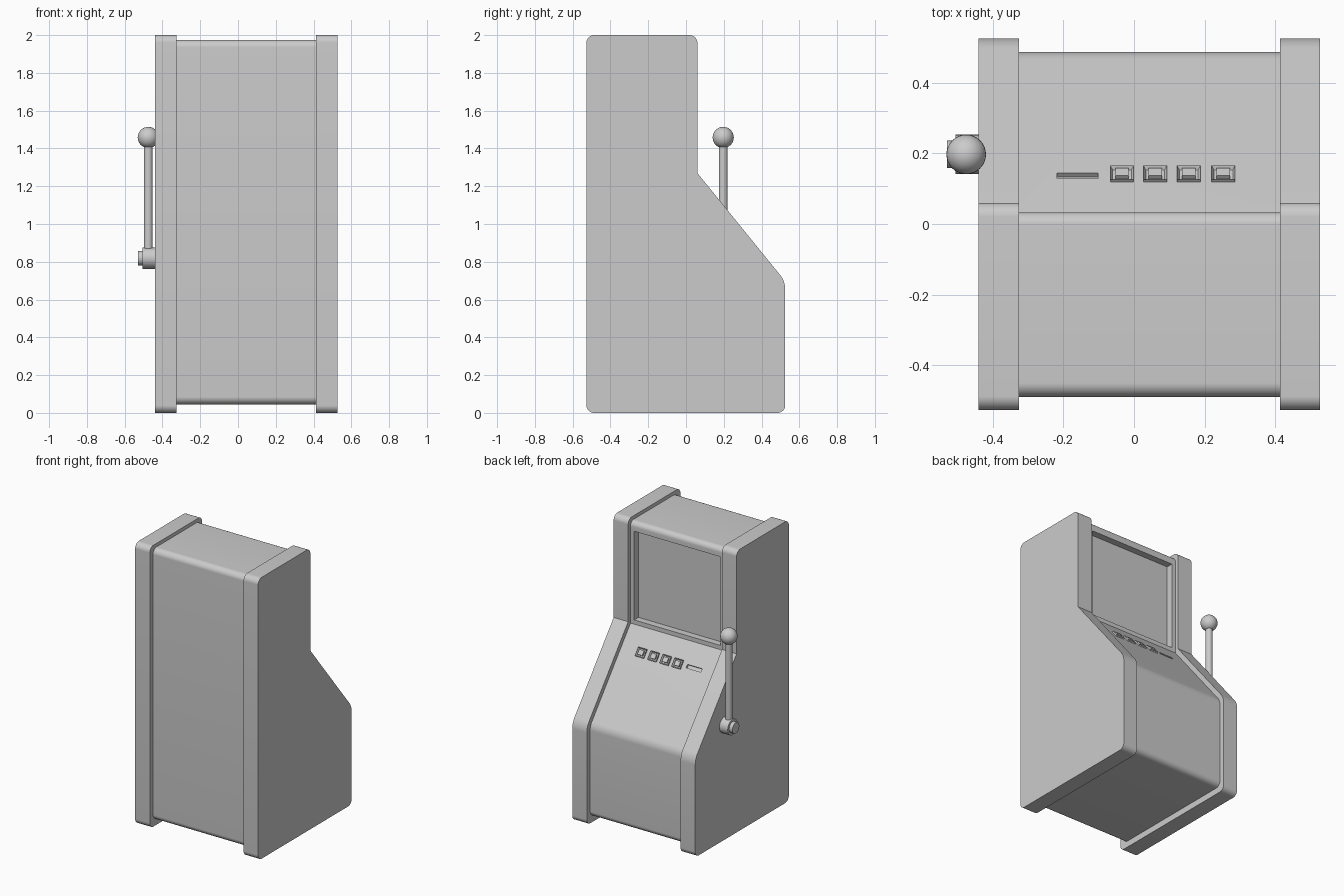
import bpy, bmesh, math
from mathutils import Vector, Matrix

if "Cube" in bpy.data.objects:
    bpy.data.objects.remove(bpy.data.objects["Cube"])


def finish(name, bm, smooth=True):
    bmesh.ops.recalc_face_normals(bm, faces=bm.faces)
    mesh = bpy.data.meshes.new(name)
    bm.to_mesh(mesh)
    bm.free()
    ob = bpy.data.objects.new(name, mesh)
    bpy.context.collection.objects.link(ob)
    if smooth:
        shade(ob)
    return ob


def shade(ob):
    bpy.ops.object.select_all(action='DESELECT')
    ob.select_set(True)
    bpy.context.view_layer.objects.active = ob
    bpy.ops.object.shade_smooth_by_angle(angle=math.radians(30))


def rounded(points, steps=8):
    """Fillet (y, z, radius) corners into a smooth outline."""
    out = []
    for i, (y, z, r) in enumerate(points):
        p = Vector((y, z))
        if r == 0:
            out.append(p)
            continue
        a = (Vector(points[i - 1][:2]) - p).normalized()
        b = (Vector(points[(i + 1) % len(points)][:2]) - p).normalized()
        half = a.angle(b) / 2
        centre = p + (a + b).normalized() * (r / math.sin(half))
        start = p + a * (r / math.tan(half)) - centre
        end = p + b * (r / math.tan(half)) - centre
        for k in range(steps + 1):
            out.append(centre + start.lerp(end, k / steps).normalized() * r)
    return out


def extrude_profile(name, points, x0, x1):
    bm = bmesh.new()
    face = bm.faces.new([bm.verts.new((x0, p.x, p.y)) for p in rounded(points)])
    ext = bmesh.ops.extrude_face_region(bm, geom=[face])
    verts = [g for g in ext['geom'] if isinstance(g, bmesh.types.BMVert)]
    bmesh.ops.translate(bm, verts=verts, vec=(x1 - x0, 0, 0))
    return finish(name, bm)


def box(bm, size, matrix):
    m = matrix @ Matrix.Diagonal((*size, 1))
    return bmesh.ops.create_cube(bm, size=1, matrix=m)['verts']


def cylinder(name, radius, length, matrix):
    bm = bmesh.new()
    bmesh.ops.create_cone(bm, cap_ends=True, segments=32, radius1=radius,
                          radius2=radius, depth=length, matrix=matrix)
    return finish(name, bm)


def cut(target, cutter):
    mod = target.modifiers.new('cut', 'BOOLEAN')
    mod.operation = 'DIFFERENCE'
    mod.solver = 'EXACT'
    mod.object = cutter
    bpy.context.view_layer.objects.active = target
    bpy.ops.object.modifier_apply(modifier=mod.name)
    bpy.data.objects.remove(cutter)


# Side panels
panel = [(-0.527, 0, 0.04), (0.525, 0, 0.04), (0.525, 0.697, 0.12),
         (0.06, 1.27, 0), (0.06, 2, 0.04), (-0.527, 2, 0.04)]
extrude_profile('left_side_panel', panel, -0.44, -0.325)
extrude_profile('right_side_panel', panel, 0.413, 0.527)

# Cabinet body between the panels
body = extrude_profile('cabinet_body', [
    (-0.49, 0.045, 0.04), (0.487, 0.045, 0.04), (0.487, 0.69, 0.09),
    (0.033, 1.25, 0), (0.033, 1.975, 0.035), (-0.49, 1.975, 0.04)], -0.325, 0.413)

# Frame of the sloping control face: local y runs downhill, z points out
slope = math.atan2(0.56, 0.454)
tilt = Matrix.Rotation(-slope, 4, 'X')


def on_slope(x, y):
    return Matrix.Translation((x, y, 1.25 - (y - 0.033) * math.tan(slope))) @ tilt


# Screen recess and coin slot
bm = bmesh.new()
box(bm, (0.68, 0.1, 0.63), Matrix.Translation((0.044, 0.035, 1.595)))
cut(body, finish('screen_cutter', bm, False))
bm = bmesh.new()
box(bm, (0.116, 0.024, 0.03), on_slope(-0.16, 0.137))
cut(body, finish('slot_cutter', bm, False))
shade(body)

# Square push buttons, each a raised frame with a cap inside
for i, x in enumerate((-0.034, 0.06, 0.155, 0.253)):
    place = on_slope(x, 0.138)
    bm = bmesh.new()
    box(bm, (0.066, 0.062, 0.02), Matrix.Identity(4))
    bm.normal_update()
    top = max(bm.faces, key=lambda f: f.calc_center_median().z)
    bmesh.ops.inset_region(bm, faces=[top], thickness=0.009)
    bmesh.ops.translate(bm, verts=top.verts, vec=(0, 0, -0.01))
    bmesh.ops.transform(bm, matrix=place, verts=bm.verts)
    finish(f'button_frame_{i + 1}', bm, False)
    bm = bmesh.new()
    box(bm, (0.038, 0.034, 0.012), place @ Matrix.Translation((0, 0, 0.006)))
    finish(f'button_cap_{i + 1}', bm, False)

# Pull lever on the left side
side = Matrix.Rotation(math.pi / 2, 4, 'Y')
cylinder('lever_hub', 0.056, 0.067, Matrix.Translation((-0.4715, 0.197, 0.819)) @ side)
cylinder('lever_hub_cap', 0.039, 0.027, Matrix.Translation((-0.5165, 0.197, 0.819)) @ side)
cylinder('lever_rod', 0.023, 0.6, Matrix.Translation((-0.475, 0.197, 1.14)))
bm = bmesh.new()
bmesh.ops.create_uvsphere(bm, u_segments=32, v_segments=16, radius=0.056,
                          matrix=Matrix.Translation((-0.475, 0.197, 1.458)))
finish('lever_knob', bm)
